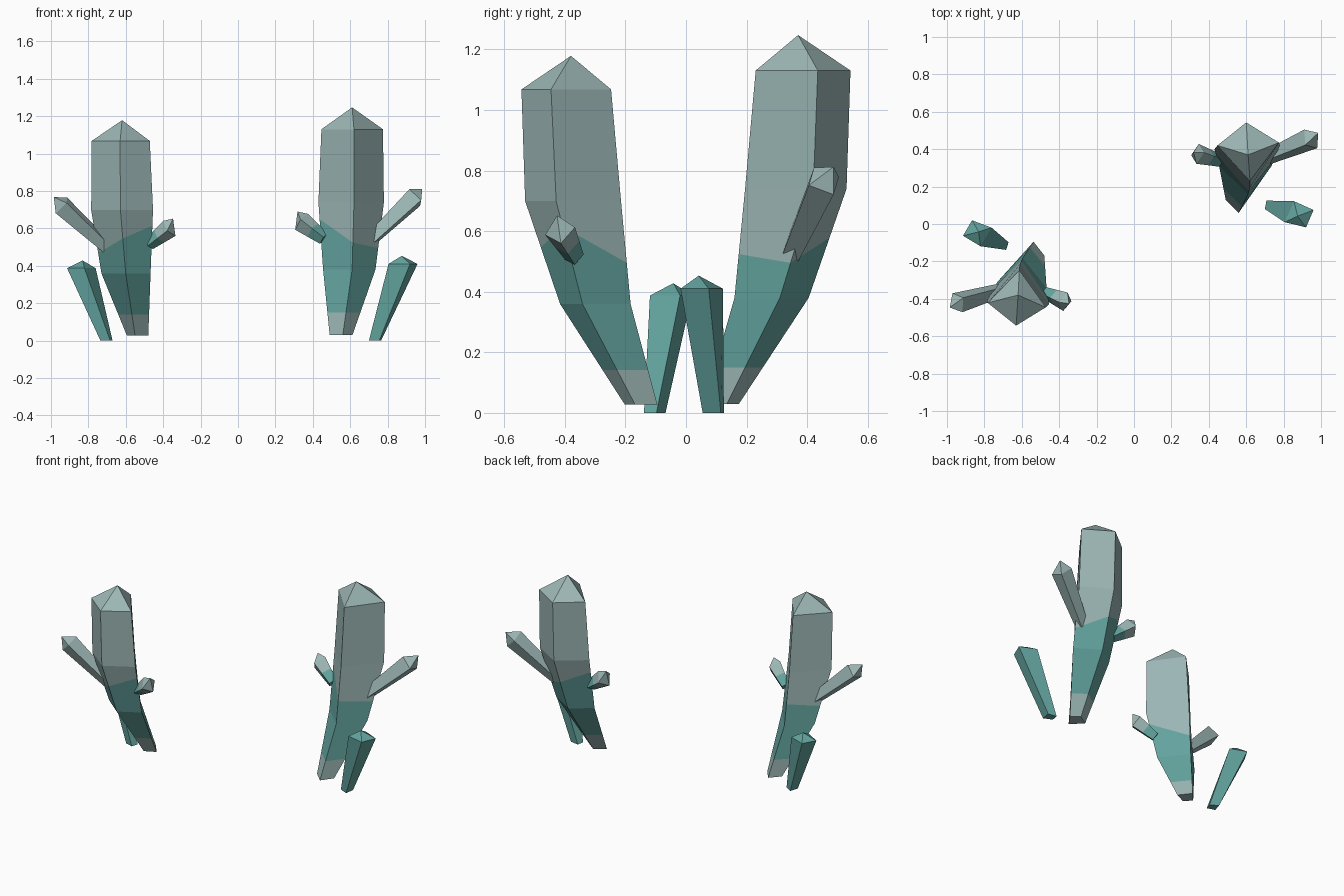
import bpy, bmesh, math
from mathutils import Vector, Matrix

old = bpy.data.objects.get("Cube")
if old:
    bpy.data.objects.remove(old, do_unlink=True)


def material(name, color):
    mat = bpy.data.materials.new(name)
    mat.use_nodes = True
    mat.diffuse_color = (*color, 1)
    bsdf = mat.node_tree.nodes["Principled BSDF"]
    bsdf.inputs["Base Color"].default_value = (*color, 1)
    bsdf.inputs["Roughness"].default_value = 0.8
    return mat


MATERIALS = [material("pale_grey_green", (0.33, 0.47, 0.46)),
             material("teal", (0.125, 0.37, 0.345))]
GREY, TEAL = 0, 1


def level(corners, z):
    return [Vector((x, y, z)) for x, y in corners]


def between(low, high, factors):
    return [a.lerp(b, t) for a, b, t in zip(low, high, factors)]


def crystal(name, rings, apex, colors, transform):
    """Skin stacked four-cornered rings, cap the foot and point the top."""
    bm = bmesh.new()
    loops = [[bm.verts.new(p) for p in ring] for ring in rings]
    tip = bm.verts.new(apex)
    bm.faces.new(loops[0][::-1]).material_index = colors[0]
    for low, high, color in zip(loops, loops[1:], colors):
        for i in range(4):
            j = (i + 1) % 4
            bm.faces.new((low[i], low[j], high[j], high[i])).material_index = color
    for i in range(4):
        bm.faces.new((loops[-1][i], loops[-1][(i + 1) % 4], tip)).material_index = colors[-1]
    bmesh.ops.transform(bm, matrix=transform, verts=bm.verts)
    bmesh.ops.recalc_face_normals(bm, faces=bm.faces)
    mesh = bpy.data.meshes.new(name)
    bm.to_mesh(mesh)
    bm.free()
    for mat in MATERIALS:
        mesh.materials.append(mat)
    obj = bpy.data.objects.new(name, mesh)
    bpy.context.collection.objects.link(obj)


def shoot(name, start, shoulder, apex, radii, turn, colors, transform):
    """A tapered square prism grown along a slanted axis."""
    start, shoulder = Vector(start), Vector(shoulder)
    spin = (shoulder - start).to_track_quat('Z', 'Y')
    rings = []
    for t in (0, 0.5, 1):
        r = radii[0] + (radii[1] - radii[0]) * t
        rings.append([start.lerp(shoulder, t) + spin @ Vector(
            (r * math.cos(turn + k * math.pi / 2), r * math.sin(turn + k * math.pi / 2), 0))
            for k in range(4)])
    crystal(name, rings, apex, colors, transform)


def cluster(side, transform):
    # Main crystal: corners run left, front, right, back
    foot = level([(.49, .13), (.56, .06), (.612, .135), (.56, .175)], .03)
    hip = level([(.455, .31), (.61, .16), (.735, .31), (.585, .405)], .38)
    waist = level([(.43, .40), (.62, .195), (.78, .42), (.60, .53)], .74)
    shoulder = level([(.446, .42), (.62, .23), (.775, .435), (.60, .543)], 1.13)
    foot_band = between(foot, hip, [.34] * 4)
    teal_edge = between(hip, waist, (.75, .4, .32, .55))
    crystal(side + "_main_crystal", [foot, foot_band, hip, teal_edge, waist, shoulder],
            (.61, .37, 1.247), [GREY, TEAL, TEAL, GREY, GREY, GREY], transform)

    # Shoots growing from the main crystal
    shoot(side + "_large_shoot", (.70, .35, .53), (.945, .455, .765), (.985, .487, .812),
          (.04, .062), .3, [GREY, GREY, GREY], transform)
    shoot(side + "_small_shoot", (.46, .34, .545), (.34, .375, .635), (.318, .383, .69),
          (.035, .055), .3, [TEAL, GREY, GREY], transform)

    # Separate small crystal beside the cluster
    foot = level([(.70, .08), (.755, .055), (.765, .115), (.708, .125)], 0)
    shoulder = level([(.805, .01), (.92, -.018), (.96, .075), (.855, .122)], .41)
    crystal(side + "_ground_crystal", [foot, shoulder], (.875, .042, .453),
            [TEAL, TEAL], transform)


# Left cluster, and a smaller copy turned to face the other way
cluster("left", Matrix.Identity(4))
cluster("right", Matrix.Translation((-.005, -.103, 0))
        @ Matrix.Rotation(math.radians(173), 4, 'Z') @ Matrix.Scale(.945, 4))
